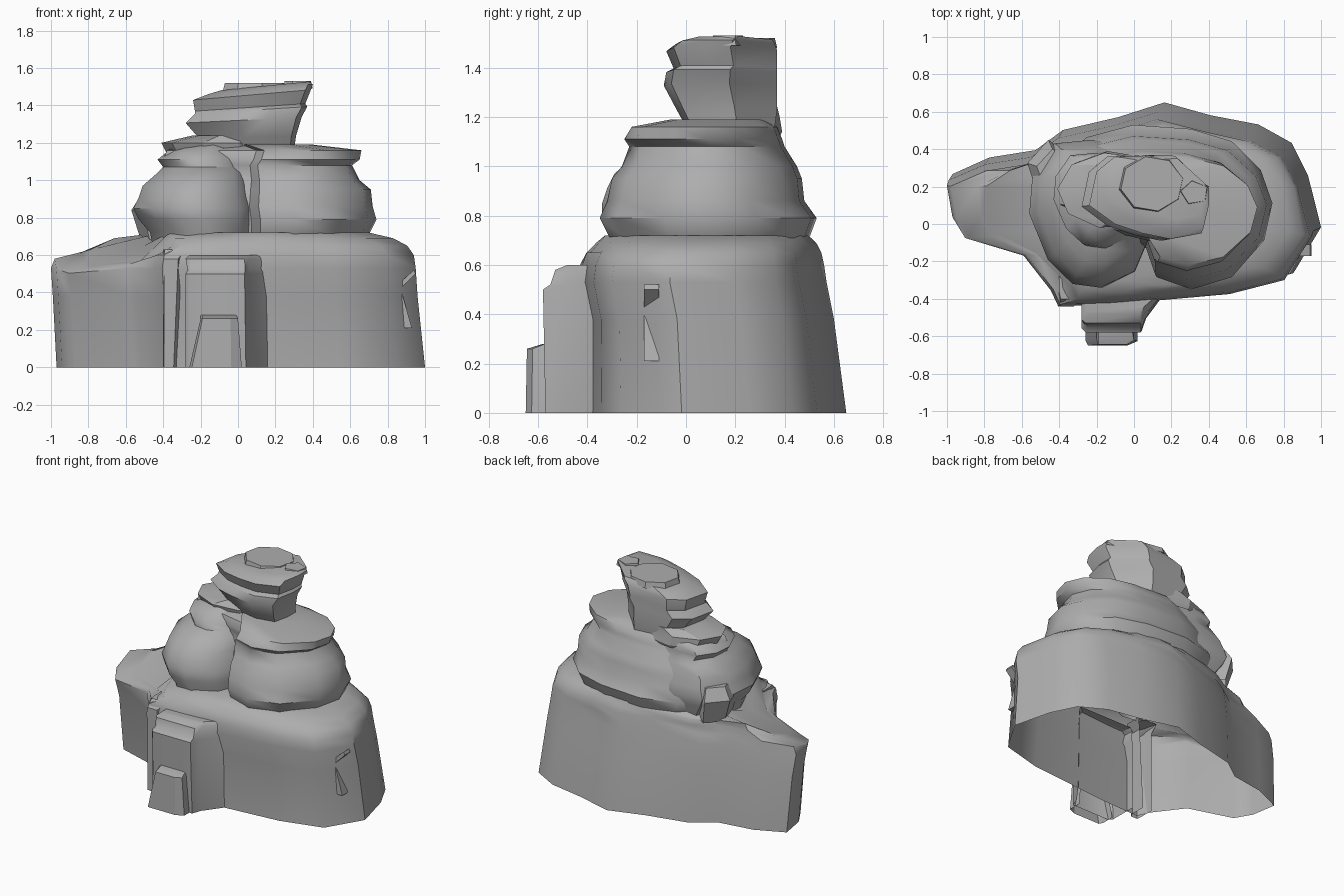
import bpy
import bmesh
import math

if "Cube" in bpy.data.objects:
    bpy.data.objects.remove(bpy.data.objects["Cube"], do_unlink=True)

stone = bpy.data.materials.new("grey_stone")
stone.use_nodes = True
GREY = (0.42, 0.42, 0.42, 1)
stone.diffuse_color = GREY
stone.node_tree.nodes["Principled BSDF"].inputs["Base Color"].default_value = GREY


def normalise(outline):
    """Stretch an outline to the square from -1 to 1."""
    xs, ys = zip(*outline)

    def unit(value, values):
        low, high = min(values), max(values)
        return 2 * (value - low) / (high - low) - 1
    return [(unit(x, xs), unit(y, ys)) for x, y in outline]


def polygon(sides, turn):
    step = math.tau / sides
    return [(math.cos(turn + i * step), math.sin(turn + i * step)) for i in range(sides)]


def finish(name, bm, angle):
    bmesh.ops.recalc_face_normals(bm, faces=bm.faces)
    mesh = bpy.data.meshes.new(name)
    bm.to_mesh(mesh)
    bm.free()
    mesh.materials.append(stone)
    obj = bpy.data.objects.new(name, mesh)
    bpy.context.collection.objects.link(obj)
    bpy.ops.object.select_all(action="DESELECT")
    obj.select_set(True)
    bpy.context.view_layer.objects.active = obj
    bpy.ops.object.shade_smooth_by_angle(angle=math.radians(angle))


def wing_slope(x, y, z):
    """Let the top of the wing fall towards its front edge."""
    if x < -.45:
        z = min(z, .54 + .25 * (x + .97) + .35 * (y - .08))
    return x, y, z


def rock(name, outline, levels, tilt=0.0, angle=45, open_back=False, shape_rule=None):
    """Loft an outline through levels: height, left, right, front, back, roundness."""
    bm = bmesh.new()
    shape = normalise(outline)
    rings = []
    for z, x0, x1, y0, y1, *extra in levels:
        roundness = extra[0] if extra else 0
        ring = []
        for u, v in shape:
            length = math.hypot(u, v)
            u += (u / length - u) * roundness
            v += (v / length - v) * roundness
            x = (x0 + x1) / 2 + u * (x1 - x0) / 2
            y = (y0 + y1) / 2 + v * (y1 - y0) / 2
            rise = (z - levels[0][0]) / (levels[-1][0] - levels[0][0])
            point = (x, y, z + tilt * x * rise)
            ring.append(bm.verts.new(shape_rule(*point) if shape_rule else point))
        rings.append(ring)
    count = len(shape)
    for low, high in zip(rings, rings[1:]):
        for i in range(count - open_back):
            j = (i + 1) % count
            bm.faces.new((low[i], low[j], high[j], high[i]))
    bm.faces.new(rings[-1])
    finish(name, bm, angle)


# Broad base with a wing running out to one side
base_outline = [
    (1, -.03), (.85, -.28), (.55, -.36), (.12, -.4), (-.1, -.42), (-.39, -.43),
    (-.43, -.34), (-.58, -.14), (-.9, -.04), (-.97, .08), (-1, .26), (-.8, .35),
    (-.55, .39), (-.4, .5), (-.1, .57), (.15, .65), (.4, .58), (.66, .53),
    (.84, .43), (.93, .25)]
rock("base_rock", base_outline, [
    (0, -.97, 1, -.41, .65),
    (.38, -.99, .96, -.41, .6),
    (.53, -1, .95, -.44, .57),
    (.6, -.98, .94, -.43, .56),
    (.65, -.84, .91, -.41, .55, .2),
    (.69, -.8, .84, -.37, .53, .4),
    (.72, -.5, .72, -.33, .5, 1)], shape_rule=wing_slope)

# Stepped buttress at the front
buttress_outline = [(-1, 1), (-1, -.8), (-.9, -1), (.4, -1), (.5, -.4), (1, 1)]
step_outline = [(-1, 1), (-1, -.5), (-.9, -1), (.6, -1), (1, -.6), (1, 1)]
rock("buttress", buttress_outline, [
    (0, -.28, .18, -.57, -.35),
    (.5, -.28, .17, -.58, -.35),
    (.52, -.27, .17, -.55, -.35),
    (.58, -.28, .17, -.53, -.35),
    (.6, -.26, .16, -.48, -.35)], open_back=True)
rock("buttress_step", step_outline, [
    (0, -.26, .02, -.65, -.53),
    (.26, -.2, 0, -.645, -.53),
    (.28, -.2, -.01, -.58, -.53)], angle=25, open_back=True)
rock("corner_block", step_outline, [
    (0, -.4, -.33, -.44, -.3),
    (.58, -.4, -.3, -.44, -.3),
    (.63, -.4, -.25, -.4, -.25)], angle=25, open_back=True)

# Middle tier: main mass, a separate bulging lobe and a boulder
tier_outline = [
    (1, .05), (.93, -.4), (.65, -.85), (.3, -1), (0, -.85), (-.08, -.5),
    (-.6, -.3), (-1, .1), (-.9, .5), (-.6, .85), (-.2, 1), (.3, .95),
    (.65, .8), (.9, .45)]
lobe_outline = [
    (1, .3), (.95, -.3), (.7, -.78), (.15, -1), (-.3, -.95), (-.7, -.62),
    (-1, 0), (-.95, .5), (-.6, .95), (0, 1), (.8, .9)]
rock("middle_tier", tier_outline, [
    (.71, -.46, .7, -.31, .5),
    (.79, -.5, .74, -.35, .53),
    (.86, -.5, .72, -.32, .48),
    (.95, -.48, .71, -.3, .47),
    (1, -.42, .65, -.26, .45),
    (1.08, -.4, .61, -.23, .4),
    (1.11, -.4, .65, -.25, .39),
    (1.16, -.38, .66, -.22, .37),
    (1.19, -.3, .4, -.06, .32)])
rock("side_lobe", lobe_outline, [
    (.62, -.45, .08, -.3, .4),
    (.72, -.47, .09, -.31, .41),
    (.79, -.53, .1, -.34, .44),
    (.85, -.56, .1, -.34, .45),
    (.91, -.53, .08, -.32, .44),
    (.97, -.51, .07, -.29, .42),
    (1.04, -.43, .05, -.21, .4),
    (1.07, -.4, .03, -.13, .38),
    (1.11, -.43, .02, -.12, .38),
    (1.16, -.37, 0, -.05, .37),
    (1.19, -.28, -.02, -.01, .34)])
rock("side_boulder", polygon(5, .4), [
    (.68, -.52, -.32, .16, .42),
    (.84, -.57, -.33, .15, .45),
    (.92, -.52, -.34, .18, .4)], angle=20)

# Ledge under the cap
rock("upper_ledge", polygon(9, .3), [
    (1.12, -.37, .15, .02, .38),
    (1.14, -.38, .15, 0, .39),
    (1.2, -.41, .15, -.02, .38),
    (1.24, -.24, .12, .02, .37)], angle=25)

# Leaning cap rock and the flat plates on its top
cap_outline = [
    (.4, .08), (.4, .18), (.2, .37), (-.1, .36), (-.2, .28), (-.24, .1),
    (-.1, 0), (.05, -.05), (.2, -.08), (.37, -.05)]
rock("cap_rock", cap_outline, [
    (1.16, -.18, .3, 0, .36),
    (1.23, -.21, .31, -.04, .37),
    (1.32, -.28, .34, -.09, .37),
    (1.37, -.23, .37, -.08, .37),
    (1.385, -.23, .36, -.05, .37),
    (1.45, -.24, .39, -.08, .37),
    (1.475, -.16, .4, -.04, .36),
    (1.49, -.09, .38, .03, .35)], tilt=.1, angle=35)
rock("large_top_plate", polygon(8, .2), [
    (1.48, -.08, .27, .06, .37),
    (1.52, -.07, .26, .07, .36)], angle=20)
rock("small_top_plate", polygon(5, .5), [
    (1.49, .24, .4, .1, .24),
    (1.53, .25, .39, .11, .23)], angle=20)

# Angular crack lip on the flank of the base
lip = [(.94, .52), (.83, .42), (.89, .21), (.93, .21), (.87, .42), (.95, .5)]
bm = bmesh.new()
face = bm.faces.new([bm.verts.new((x, -.17, z)) for x, z in lip])
side = bmesh.ops.extrude_face_region(bm, geom=[face])
bmesh.ops.translate(bm, vec=(0, .06, 0),
                    verts=[v for v in side["geom"] if isinstance(v, bmesh.types.BMVert)])
finish("crack_lip", bm, 20)
